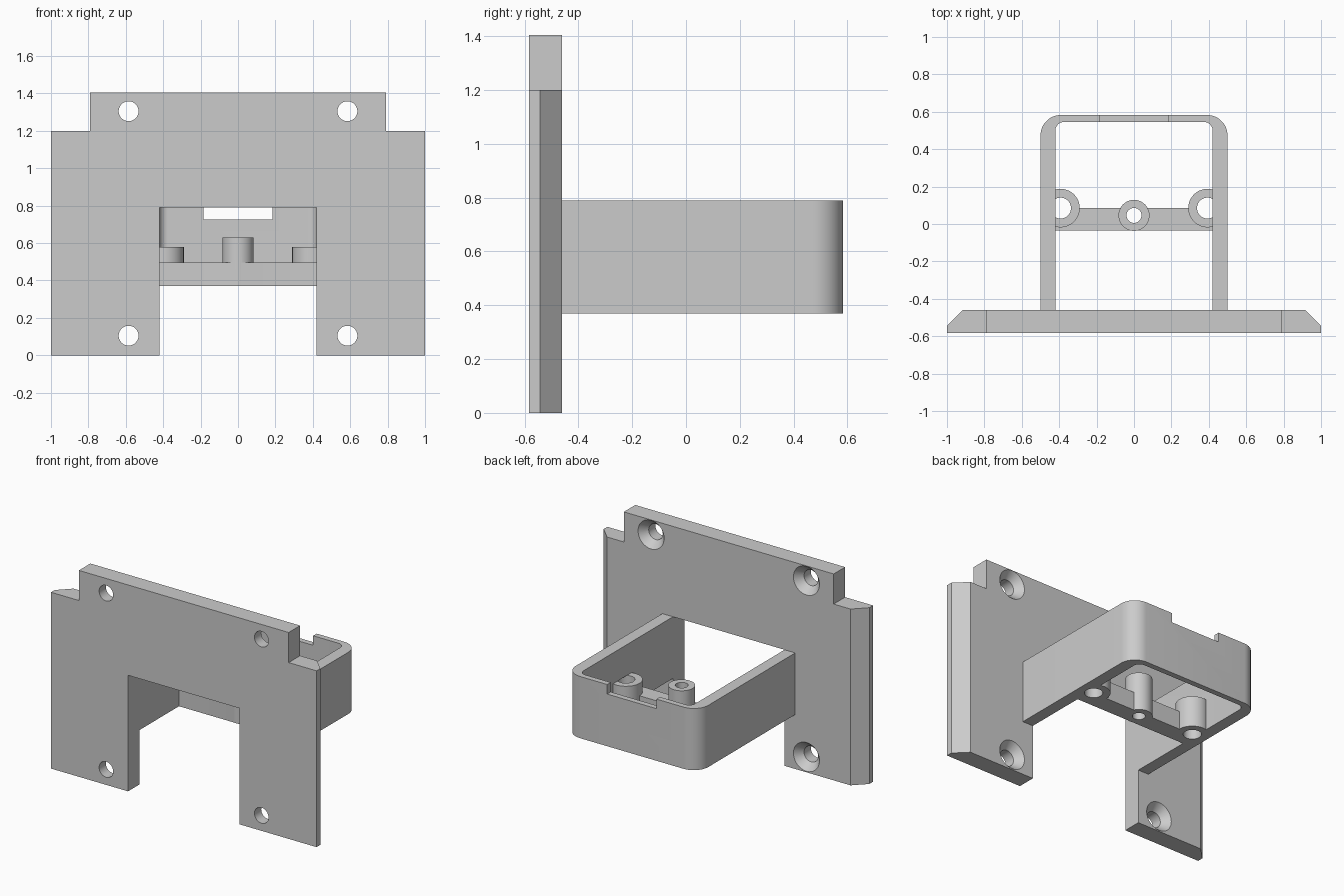
import bpy, bmesh, math
from mathutils import Matrix, Vector

if "Cube" in bpy.data.objects:
    bpy.data.objects.remove(bpy.data.objects["Cube"], do_unlink=True)

grey = bpy.data.materials.new("plain grey")
grey.use_nodes = True
grey.diffuse_color = (0.6, 0.6, 0.6, 1)
grey.node_tree.nodes["Principled BSDF"].inputs["Base Color"].default_value = grey.diffuse_color

BACK, FRONT = 0.583, -0.583
PLATE_BACK = -0.46
LOW, HIGH = 0.37, 0.79


def finish(name, bm):
    bmesh.ops.recalc_face_normals(bm, faces=bm.faces)
    mesh = bpy.data.meshes.new(name)
    bm.to_mesh(mesh)
    bm.free()
    mesh.materials.append(grey)
    obj = bpy.data.objects.new(name, mesh)
    bpy.context.collection.objects.link(obj)
    return obj


def extrude(outline, vector):
    """Solid made by sweeping a closed outline along a vector."""
    bm = bmesh.new()
    face = bm.faces.new([bm.verts.new(p) for p in outline])
    swept = bmesh.ops.extrude_face_region(bm, geom=[face])["geom"]
    bmesh.ops.translate(bm, vec=vector, verts=[v for v in swept if isinstance(v, bmesh.types.BMVert)])
    return bm


def box(name, low, high):
    (x0, y0, z0), (x1, y1, z1) = low, high
    base = [(x0, y0, z0), (x1, y0, z0), (x1, y1, z0), (x0, y1, z0)]
    return finish(name, extrude(base, (0, 0, z1 - z0)))


def rod(name, start, end, r1, r2=None):
    """Cylinder or cone between two points."""
    start, end = Vector(start), Vector(end)
    axis = end - start
    place = Matrix.Translation((start + end) / 2) @ axis.to_track_quat("Z", "Y").to_matrix().to_4x4()
    bm = bmesh.new()
    bmesh.ops.create_cone(bm, cap_ends=True, segments=48, radius1=r1,
                          radius2=r1 if r2 is None else r2, depth=axis.length, matrix=place)
    return finish(name, bm)


def combine(target, tool, operation):
    mod = target.modifiers.new("combine", "BOOLEAN")
    mod.object, mod.operation, mod.solver = tool, operation, "EXACT"
    bpy.context.view_layer.objects.active = target
    bpy.ops.object.modifier_apply(modifier=mod.name)
    bpy.data.objects.remove(tool, do_unlink=True)


def smooth(obj):
    bpy.ops.object.select_all(action="DESELECT")
    obj.select_set(True)
    bpy.context.view_layer.objects.active = obj
    bpy.ops.object.shade_smooth_by_angle(angle=math.radians(30))


def arc(cx, cy, r, start, end, steps=12):
    angles = [math.radians(start + (end - start) * i / steps) for i in range(steps + 1)]
    return [(cx + r * math.cos(a), cy + r * math.sin(a)) for a in angles]


def u_path(half_width, back, r):
    """Open U with rounded back corners, from right to left."""
    return ([(half_width, PLATE_BACK)] + arc(half_width - r, back - r, r, 0, 90)
            + arc(r - half_width, back - r, r, 90, 180) + [(-half_width, PLATE_BACK)])


# Mounting plate: notched outline with bevelled rear side edges
half = [(0.42, HIGH), (0.42, 0), (1, 0), (1, 1.2), (0.79, 1.2), (0.79, 1.405)]
outline = half + [(-x, z) for x, z in reversed(half)]
bm = extrude([(x, FRONT, z) for x, z in outline], (0, PLATE_BACK - FRONT, 0))
rear_sides = [e for e in bm.edges
              if all(abs(v.co.x) > 0.99 and v.co.y > PLATE_BACK - 0.01 for v in e.verts)]
bmesh.ops.bevel(bm, geom=rear_sides, offset=0.083, segments=1, affect="EDGES")
plate = finish("mounting_plate", bm)

# Screw holes, countersunk from the rear
for x in (-0.585, 0.585):
    for z in (0.105, 1.305):
        combine(plate, rod("hole_cutter", (x, -0.7, z), (x, -0.3, z), 0.053), "DIFFERENCE")
        sink = rod("sink_cutter", (x, PLATE_BACK - 0.05, z), (x, PLATE_BACK + 0.01, z), 0.053, 0.107)
        combine(plate, sink, "DIFFERENCE")
smooth(plate)

# Holder frame: rounded U wall with a shallow slot in the back
wall = u_path(0.5, BACK, 0.11) + u_path(0.42, 0.545, 0.045)[::-1]
frame = finish("holder_frame", extrude([(x, y, LOW) for x, y in wall], (0, 0, HIGH - LOW)))
combine(frame, box("slot_cutter", (-0.185, 0.5, 0.725), (0.185, 0.65, 0.9)), "DIFFERENCE")

# Crossbar and hollow posts joined into the frame
combine(frame, box("crossbar", (-0.45, -0.035, LOW), (0.45, 0.085, 0.495)), "UNION")
posts = [(0, 0.046, 0.083, 0.04, 0.63), (-0.393, 0.085, 0.103, 0.056, 0.58), (0.393, 0.085, 0.103, 0.056, 0.58)]
for x, y, radius, bore, top in posts:
    combine(frame, rod("post", (x, y, LOW), (x, y, top), radius), "UNION")
for x, y, radius, bore, top in posts:
    combine(frame, rod("bore_cutter", (x, y, LOW - 0.1), (x, y, top + 0.0005), bore), "DIFFERENCE")
smooth(frame)
